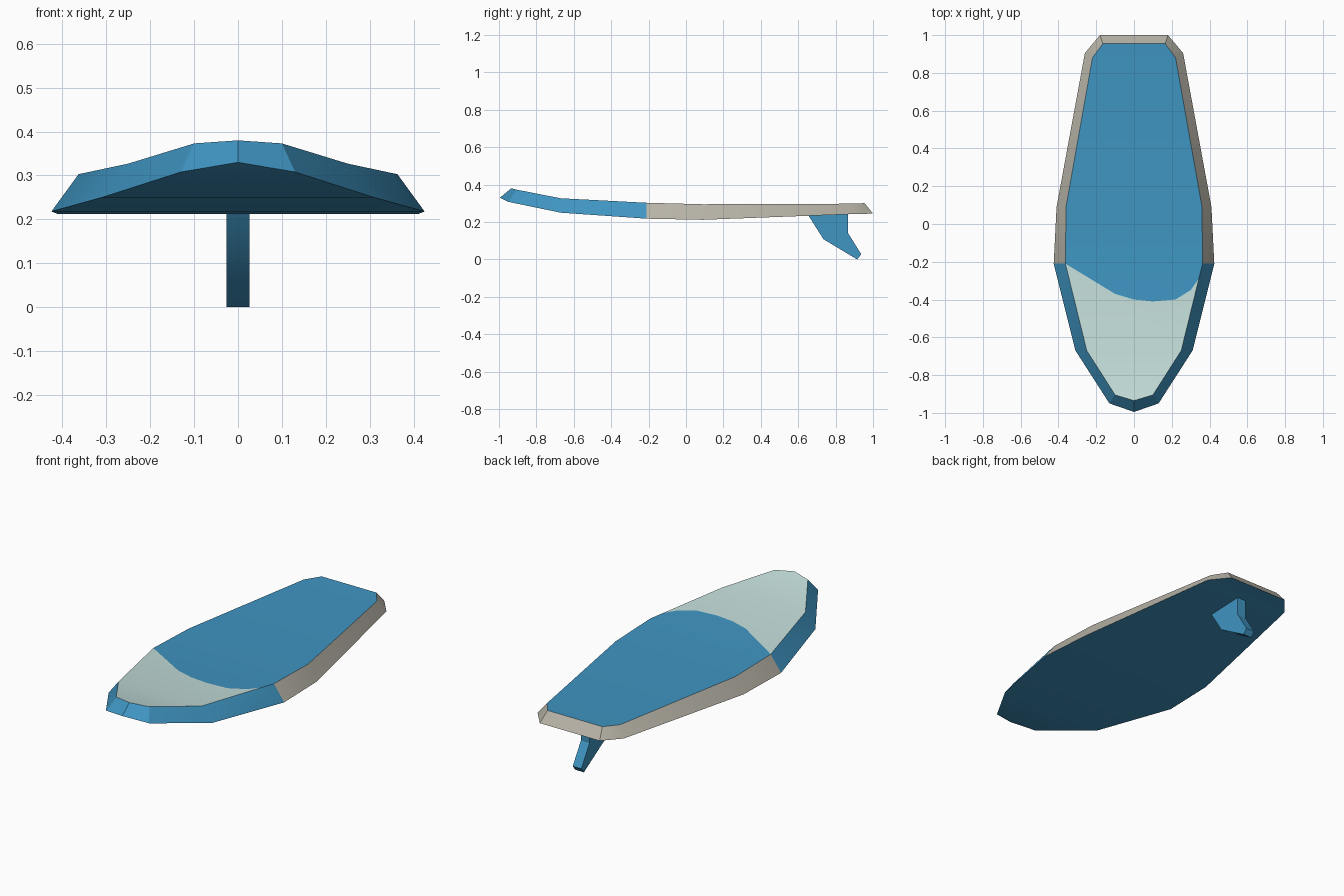
import bpy, bmesh

if "Cube" in bpy.data.objects:
    bpy.data.objects.remove(bpy.data.objects["Cube"])


def material(name, rgb):
    m = bpy.data.materials.new(name)
    m.diffuse_color = (*rgb, 1)
    m.use_nodes = True
    m.node_tree.nodes["Principled BSDF"].inputs["Base Color"].default_value = m.diffuse_color
    return m


BLUE = material("ocean_blue", (0.05, 0.30, 0.54))
PALE = material("pale_mint", (0.55, 0.73, 0.70))
GREY = material("warm_grey", (0.48, 0.456, 0.39))

# Half outlines from nose to tail: wide lower edge and narrower deck edge
LOWER = [(0, -0.995, 0.33), (0.13, -0.95, 0.308), (0.31, -0.67, 0.25),
         (0.425, -0.21, 0.218), (0.41, 0.09, 0.212), (0.26, 0.905, 0.243),
         (0.18, 1.0, 0.245)]
DECK = [(0, -0.935, 0.38), (0.10, -0.905, 0.373), (0.25, -0.67, 0.327),
        (0.363, -0.21, 0.303), (0.36, 0.09, 0.295), (0.22, 0.88, 0.298),
        (0.165, 0.955, 0.301)]
# Painted line across the deck, from the left edge to the right edge
PAINT = [(-0.10, -0.37), (0.0, -0.40), (0.10, -0.41), (0.22, -0.40),
         (0.30, -0.35), (0.343, -0.29)]


def finish(name, bm, mats):
    bmesh.ops.recalc_face_normals(bm, faces=bm.faces)
    me = bpy.data.meshes.new(name)
    bm.to_mesh(me)
    bm.free()
    for m in mats:
        me.materials.append(m)
    ob = bpy.data.objects.new(name, me)
    bpy.context.collection.objects.link(ob)
    bpy.context.view_layer.objects.active = ob
    ob.select_set(True)
    bpy.ops.object.shade_smooth_by_angle(angle=0.52)
    ob.select_set(False)
    return ob


# Board: underside, bevelled rim and painted deck
bm = bmesh.new()


def edge_loop(half):
    right = [bm.verts.new(p) for p in half]
    left = [right[0]] + [bm.verts.new((-x, y, z)) for x, y, z in half[1:]]
    return right, left


def add_face(verts, mat):
    bm.faces.new(verts).material_index = mat


low_r, low_l = edge_loop(LOWER)
top_r, top_l = edge_loop(DECK)

# Paint line vertices lie on the flat strip between two stations
(_, y0, z0), (_, y1, z1) = DECK[2], DECK[3]
paint = [bm.verts.new((x, y, z0 + (z1 - z0) * (y - y0) / (y1 - y0)))
         for x, y in PAINT]

# Rim: blue around the nose, grey around the rest
last = len(LOWER) - 1
for low, top in ((low_r, top_r), (low_l, top_l)):
    for i in range(last):
        ring = [low[i], low[i + 1], top[i + 1], top[i]]
        if i == 2 and top is top_r:
            ring.insert(3, paint[-1])
        add_face(ring, 0 if i < 3 else 2)
add_face([low_r[last], low_l[last], top_l[last], top_r[last]], 2)

# Underside and deck strips between stations
for right, left, is_deck in ((low_r, low_l, False), (top_r, top_l, True)):
    add_face([right[0], right[1], left[1]], 1 if is_deck else 0)
    for i in range(1, last):
        if is_deck and i == 2:
            add_face([left[2], right[2]] + paint[::-1] + [left[3]], 1)
            add_face([left[3]] + paint + [right[3]], 0)
        else:
            add_face([left[i], right[i], right[i + 1], left[i + 1]],
                     1 if is_deck and i < 2 else 0)
finish("board", bm, [BLUE, PALE, GREY])

# Fin: flat profile extruded across the width
FIN = [(0.645, 0.25), (0.735, 0.108), (0.915, 0.0), (0.937, 0.028),
       (0.867, 0.14), (0.867, 0.25)]
bm = bmesh.new()
side = bm.faces.new([bm.verts.new((-0.026, y, z)) for y, z in FIN])
grown = bmesh.ops.extrude_face_region(bm, geom=[side])["geom"]
bmesh.ops.translate(bm, vec=(0.052, 0, 0),
                    verts=[v for v in grown if isinstance(v, bmesh.types.BMVert)])
finish("fin", bm, [BLUE])
